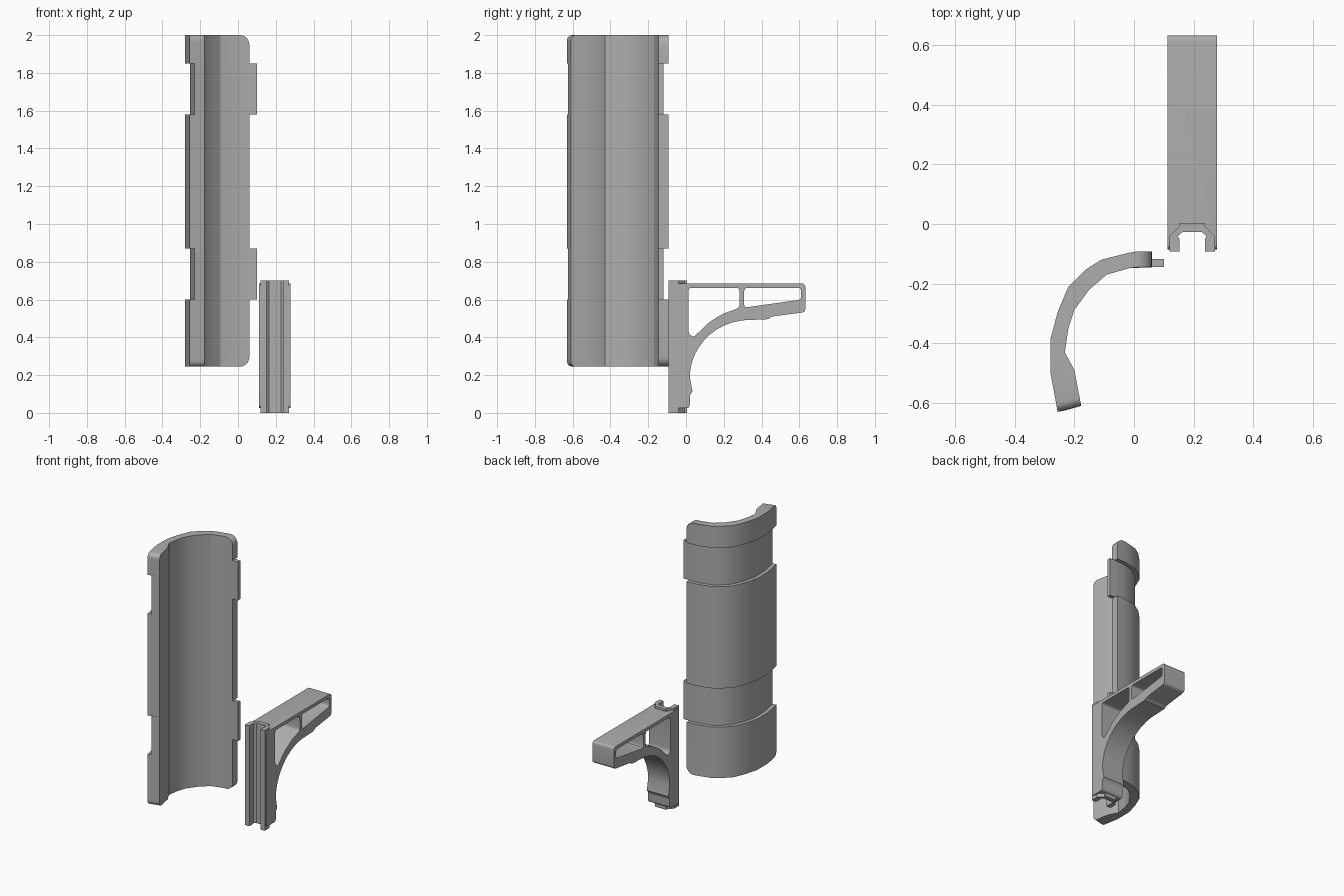
import bpy, bmesh, math
from mathutils import Vector

if "Cube" in bpy.data.objects:
    bpy.data.objects.remove(bpy.data.objects["Cube"])

grey = bpy.data.materials.new("plain grey")
grey.use_nodes = True
COLOUR = (0.42, 0.42, 0.42, 1)
grey.diffuse_color = COLOUR
grey.node_tree.nodes["Principled BSDF"].inputs["Base Color"].default_value = COLOUR


def finish(name, bm):
    """Weld, orient and link a mesh."""
    bmesh.ops.remove_doubles(bm, verts=bm.verts, dist=1e-5)
    bmesh.ops.recalc_face_normals(bm, faces=bm.faces)
    mesh = bpy.data.meshes.new(name)
    bm.to_mesh(mesh)
    bm.free()
    obj = bpy.data.objects.new(name, mesh)
    bpy.context.collection.objects.link(obj)
    mesh.materials.append(grey)
    return obj


def loft(name, rings):
    """Join equal-length rings into a capped solid."""
    bm = bmesh.new()
    loops = [[bm.verts.new(p) for p in ring] for ring in rings]
    n = len(loops[0])
    for a, b in zip(loops, loops[1:]):
        for i in range(n):
            j = (i + 1) % n
            bm.faces.new((a[i], a[j], b[j], b[i]))
    bm.faces.new(loops[0])
    bm.faces.new(loops[-1])
    return finish(name, bm)


def rounded(points, radius, steps=4):
    """Round every corner of a 2D polygon."""
    pts = [Vector(p) for p in points]
    out = []
    for i, p in enumerate(pts):
        before, after = pts[i - 1] - p, pts[(i + 1) % len(pts)] - p
        a = p + before.normalized() * min(radius, before.length * 0.45)
        b = p + after.normalized() * min(radius, after.length * 0.45)
        for k in range(steps + 1):
            t = k / steps
            out.append(a * (1 - t) ** 2 + p * 2 * t * (1 - t) + b * t * t)
    return out


def combine(target, tool, operation):
    mod = target.modifiers.new("combine", "BOOLEAN")
    mod.operation, mod.object, mod.solver = operation, tool, "EXACT"
    bpy.context.view_layer.objects.active = target
    bpy.ops.object.modifier_apply(modifier=mod.name)
    bpy.data.objects.remove(tool)


def smooth(obj, degrees):
    bpy.ops.object.select_all(action="DESELECT")
    obj.select_set(True)
    bpy.context.view_layer.objects.active = obj
    bpy.ops.object.shade_smooth_by_angle(angle=math.radians(degrees))


# Curved shell: inner and outer wall, listed from the front edge to the back edge
INNER = [Vector(p) for p in [(-.177, -.61), (-.20, -.49), (-.232, -.43), (-.22, -.35),
         (-.20, -.288), (-.15, -.22), (-.092, -.17), (-.015, -.148), (.06, -.145)]]
OUTER = [Vector(p) for p in [(-.256, -.63), (-.28, -.50), (-.28, -.385), (-.256, -.295),
         (-.22, -.21), (-.165, -.155), (-.11, -.12), (-.02, -.097), (.06, -.092)]]
DEPTH = 0.026      # how far the strap bands are sunk
TAB = 0.04         # how far the bands stick out past the back edge


def sunk_wall():
    wall = []
    for i, p in enumerate(OUTER):
        d = (OUTER[min(i + 1, len(OUTER) - 1)] - OUTER[max(i - 1, 0)]).normalized()
        wall.append(p + Vector((d.y, -d.x)) * DEPTH)
    wall[-1].x = OUTER[-1].x
    return wall


SUNK = sunk_wall()


def shell_ring(z, band=False, back=0.0, front=0.0):
    inner = [p.copy() for p in INNER]
    outer = [p.copy() for p in (SUNK if band else OUTER)]
    for wall in (inner, outer):
        wall[0] += (wall[1] - wall[0]).normalized() * front
        wall[-1].x -= back
    x, tab = inner[-1].x, TAB if band else 0
    tab_y = SUNK[-1].y
    end = [Vector((x + tab, inner[-1].y)), Vector((x + tab, tab_y)), Vector((x, tab_y))]
    return [(p.x, p.y, z) for p in inner + end + outer[::-1]]


BOTTOM, TOP = 0.245, 2.0
BACK_R, FRONT_R, STEPS = 0.05, 0.028, 6


def rounded_end(z, sign):
    """Rings that round both long edges towards one end."""
    rings = []
    for k in range(STEPS + 1):
        a = math.pi / 2 * k / STEPS
        h = BACK_R * (1 - math.sin(a))
        u = max(0, 1 - h / FRONT_R)
        rings.append(shell_ring(z - sign * h, False, BACK_R * (1 - math.cos(a)),
                                FRONT_R * (1 - math.sqrt(max(0, 1 - u * u)))))
    return rings


rings = rounded_end(BOTTOM, -1)[::-1]
for low, high in ((0.6, 0.87), (1.58, 1.85)):
    rings += [shell_ring(low), shell_ring(low, True), shell_ring(high, True), shell_ring(high)]
rings += rounded_end(TOP, 1)
shell = loft("curved_shell", rings)
smooth(shell, 24)

# Bracket arm: side profile across the width
MID = 0.195


def side_prism(name, points, half):
    return loft(name, [[(MID + s * half, p[0], p[1]) for p in points] for s in (-1, 1)])


def upright_prism(name, half_outline, low, high):
    outline = half_outline + [(-x, y) for x, y in reversed(half_outline)]
    return loft(name, [[(MID + x, y, z) for x, y in outline] for z in (low, high)])


# Concave underside of the arm
sweep = []
for k in range(11):
    t = k / 10
    sweep.append(Vector((.02, .19)) * (1 - t) ** 3 + Vector((.02, .33)) * 3 * t * (1 - t) ** 2
                 + Vector((.13, .47)) * 3 * t * t * (1 - t) + Vector((.30, .49)) * t ** 3)
foot = rounded([(.02, .10), (.02, .025), (-.085, .025), (-.085, .685), (.632, .685),
                (.632, .533), (.45, .51)], .02)
bracket = side_prism("bracket", sweep + foot[::-1], .083)

# Two lightening windows
hole_front = [(.013, .662), (.284, .662), (.284, .557), (.19, .522), (.12, .478),
              (.04, .40), (.013, .42)]
hole_back = [(.308, .662), (.61, .662), (.61, .60), (.308, .557)]
for outline in (hole_front, hole_back):
    combine(bracket, side_prism("window_cutter", rounded(outline, .018), .2), "DIFFERENCE")

# Rail on the front of the bracket, with its slot
rail = upright_prism("rail", [(.076, -.092), (.076, -.04), (.043, -.008), (.043, .004)], 0, .7)
combine(bracket, rail, "UNION")
slot = upright_prism("slot_cutter", [(.043, -.12), (.043, -.05), (.048, -.04), (.032, -.027)],
                     -.1, .8)
combine(bracket, slot, "DIFFERENCE")
smooth(bracket, 30)
